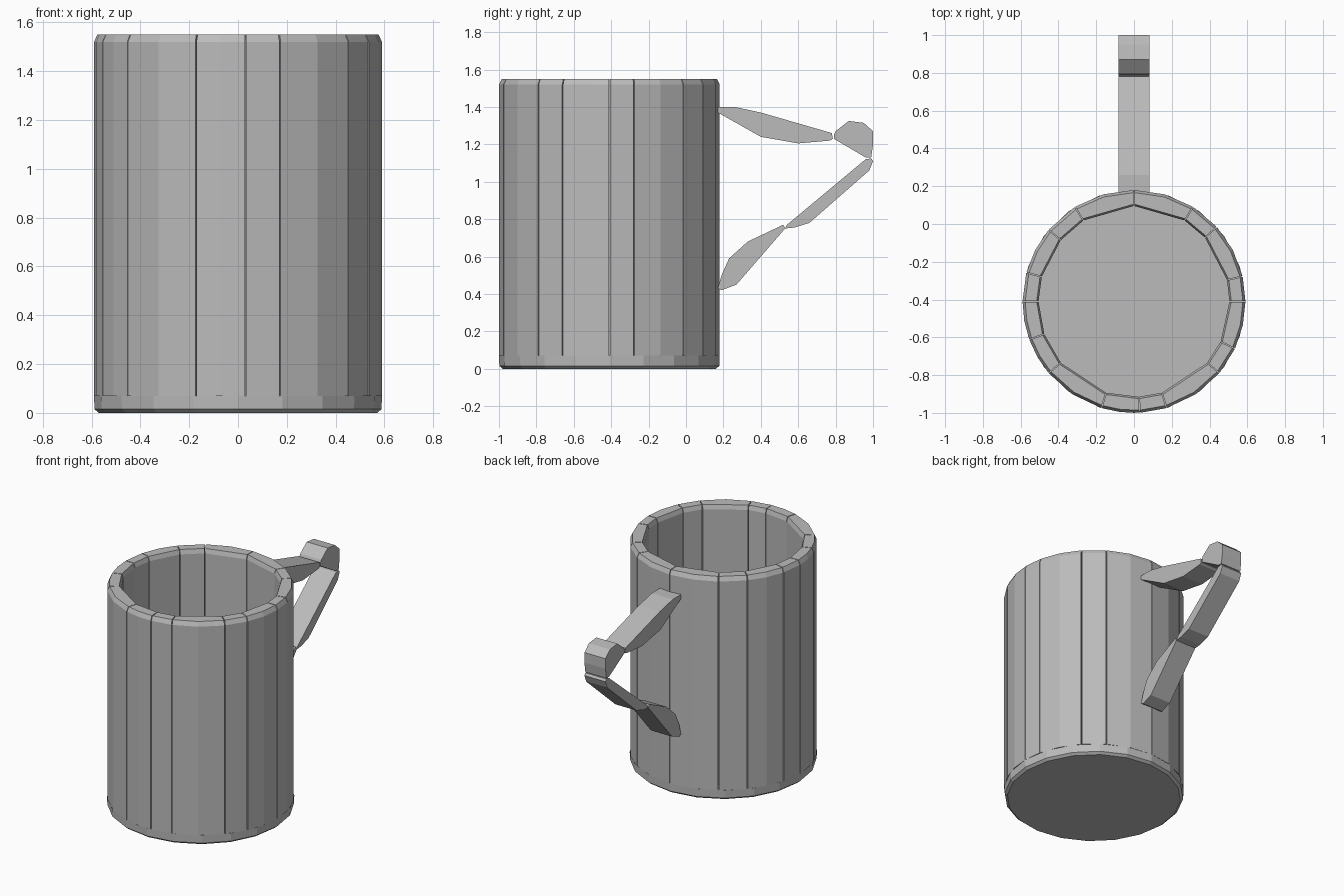
import bpy, bmesh
from math import radians, sin, cos, ceil

if "Cube" in bpy.data.objects:
    bpy.data.objects.remove(bpy.data.objects["Cube"], do_unlink=True)

CENTER_Y = -0.41
OUTER, INNER = 0.59, 0.505
FLOOR, TOP = 0.07, 1.55

grey = bpy.data.materials.new("plain grey")
grey.use_nodes = True
grey.diffuse_color = (0.5, 0.5, 0.5, 1)
grey.node_tree.nodes["Principled BSDF"].inputs["Base Color"].default_value = (0.5, 0.5, 0.5, 1)


def add_loft(name, rings):
    """Solid through rings of equal point count, capped at both ends."""
    bm = bmesh.new()
    loops = [[bm.verts.new(p) for p in ring] for ring in rings]
    n = len(loops[0])
    for low, high in zip(loops, loops[1:]):
        for i in range(n):
            j = (i + 1) % n
            bm.faces.new((low[i], low[j], high[j], high[i]))
    bm.faces.new(loops[0][::-1])
    bm.faces.new(loops[-1])
    bmesh.ops.recalc_face_normals(bm, faces=bm.faces)
    mesh = bpy.data.meshes.new(name)
    bm.to_mesh(mesh)
    bm.free()
    mesh.materials.append(grey)
    obj = bpy.data.objects.new(name, mesh)
    bpy.context.collection.objects.link(obj)
    return obj


def polar(radius, angle, z):
    return (radius * cos(angle), CENTER_Y + radius * sin(angle), z)


# Base disc with a chamfered foot
SIDES = 20
add_loft("base", [
    [polar(r, radians(360 * i / SIDES), z) for i in range(SIDES)]
    for r, z in ((0.57, 0), (0.588, 0.015), (OUTER, FLOOR))])


# Wall staves, each with a flat inner face, faceted outside and chamfered rim
def add_stave(index, start, end):
    gap = 0.25
    a, b = radians(start + gap), radians(end - gap)
    steps = max(1, ceil((end - start) / 18))
    arc = [a + (b - a) * i / steps for i in range(steps + 1)]

    def ring(outer, inner, z):
        return ([polar(outer, t, z) for t in arc]
                + [polar(inner, b, z), polar(inner, a, z)])

    add_loft(f"wall_stave_{index}", [
        ring(OUTER, INNER, FLOOR),
        ring(OUTER, INNER, TOP - 0.03),
        ring(OUTER - 0.014, INNER + 0.01, TOP)])


seams = [-160, -140, -107, -87, -73, -40, -25, 0, 13, 42, 58,
         90, 122, 140, 165, 180, 200]
for k, (s, e) in enumerate(zip(seams, seams[1:])):
    add_stave(k + 1, s, e)


# Handle segments as side profiles (y, z) given a common width
def add_segment(name, profile, half_width=0.081):
    add_loft(name, [[(x, y, z) for y, z in profile]
                    for x in (-half_width, half_width)])


add_segment("handle_upper_arm", [
    (0.17, 1.40), (0.26, 1.40), (0.40, 1.37), (0.78, 1.26), (0.785, 1.23),
    (0.77, 1.22), (0.60, 1.205), (0.40, 1.24), (0.17, 1.37)])
add_segment("handle_corner", [
    (0.79, 1.25), (0.80, 1.27), (0.87, 1.325), (0.95, 1.315), (1.0, 1.27),
    (1.0, 1.20), (0.99, 1.13), (0.96, 1.13), (0.79, 1.23)])
add_segment("handle_grip", [
    (0.53, 0.75), (0.54, 0.77), (0.96, 1.12), (0.99, 1.125), (1.0, 1.11),
    (0.98, 1.06), (0.66, 0.78), (0.58, 0.755)])
add_segment("handle_lower_arm", [
    (0.17, 0.43), (0.19, 0.50), (0.23, 0.59), (0.33, 0.68), (0.52, 0.77),
    (0.53, 0.75), (0.27, 0.45), (0.19, 0.42)])
